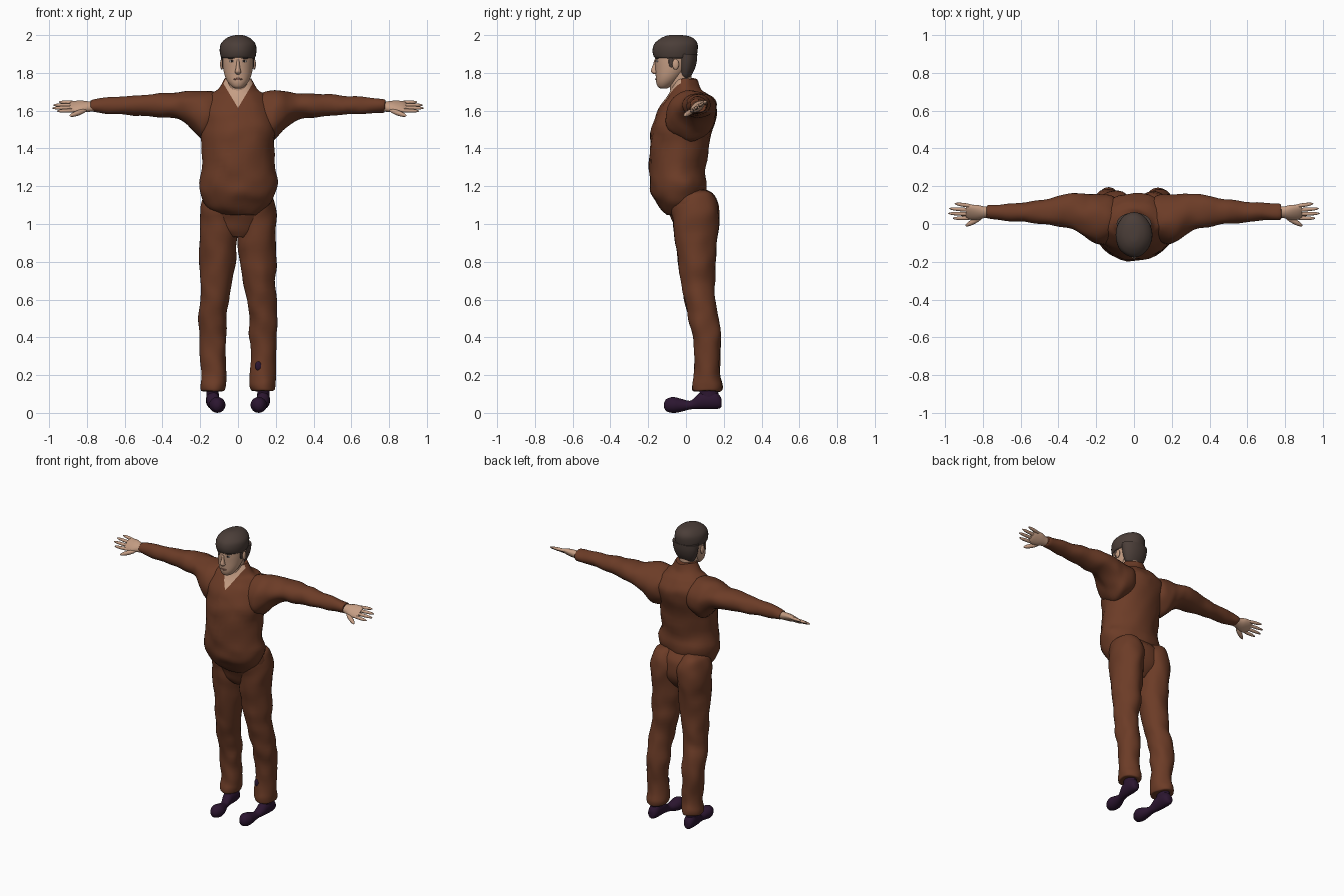
import bpy, bmesh, math
from mathutils import Vector, Matrix, noise

if "Cube" in bpy.data.objects:
    bpy.data.objects.remove(bpy.data.objects["Cube"], do_unlink=True)

built = []


def material(name, *rgb):
    mat = bpy.data.materials.new(name)
    mat.use_nodes = True
    mat.diffuse_color = (*rgb, 1)
    mat.node_tree.nodes["Principled BSDF"].inputs["Base Color"].default_value = (*rgb, 1)
    return mat


cloth = material("brown cloth", .15, .045, .02)
skin = material("skin", .56, .34, .23)
hair_colour = material("dark hair", .07, .048, .04)
leather = material("dark purple leather", .025, .008, .03)
lip_colour = material("lips", .3, .14, .1)
eye_white = material("eye white", .5, .45, .42)
dark = material("dark iris", .015, .012, .012)


def finish(name, bm, *mats):
    bmesh.ops.recalc_face_normals(bm, faces=bm.faces[:])
    mesh = bpy.data.meshes.new(name)
    bm.to_mesh(mesh)
    bm.free()
    for mat in mats:
        mesh.materials.append(mat)
    obj = bpy.data.objects.new(name, mesh)
    bpy.context.collection.objects.link(obj)
    built.append(obj)
    return obj


def smooth_path(rings, steps=4):
    """Catmull-Rom interpolation between cross-sections."""
    out = []
    for i in range(len(rings) - 1):
        a, b, c, d = (rings[max(0, min(len(rings) - 1, i + k))] for k in (-1, 0, 1, 2))
        for s in range(steps):
            t = s / steps
            out.append([q + .5 * t * (r - p + t * (2 * p - 5 * q + 4 * r - w
                        + t * (3 * (q - r) + w - p)))
                        for p, q, r, w in zip(a, b, c, d)])
    return out + [rings[-1]]


def loft(axis, rings, side=1, folds=0, sides=32):
    """Skin oval sections given as (position, low u, high u, low v, high v)."""
    bm = bmesh.new()
    loops = []
    for pos, u0, u1, v0, v1 in smooth_path(rings):
        loop = []
        for k in range(sides):
            ang = math.tau * k / sides
            u = (u0 + u1) / 2 + (u1 - u0) / 2 * math.cos(ang)
            v = (v0 + v1) / 2 + (v1 - v0) / 2 * math.sin(ang)
            co = Vector({"X": (pos, u, v), "Y": (u, pos, v), "Z": (u, v, pos)}[axis])
            co.x *= side
            if folds:
                co += noise.noise_vector(co * 11) * folds
            loop.append(bm.verts.new(co))
        loops.append(loop)
    for low, high in zip(loops, loops[1:]):
        for k in range(sides):
            j = (k + 1) % sides
            bm.faces.new((low[k], low[j], high[j], high[k]))
    bm.faces.new(loops[0])
    bm.faces.new(loops[-1])
    return bm


def centred(rings):
    return [(z, -r, r, front, back) for z, r, front, back in rings]


def ellipsoid(name, loc, radii, mat, turn=None):
    bm = bmesh.new()
    place = Matrix.Translation(loc) @ (turn or Matrix()) @ Matrix.Diagonal((*radii, 1))
    bmesh.ops.create_uvsphere(bm, u_segments=16, v_segments=10, radius=1, matrix=place)
    return finish(name, bm, mat)


def finger(name, start, end, radius, side):
    a, b = (Vector((p[0] * side, p[1], p[2])) for p in (start, end))
    turn = (b - a).to_track_quat("Z", "Y").to_matrix().to_4x4()
    ellipsoid(name, (a + b) / 2, (radius, radius, (b - a).length / 2), skin, turn)


# Shirt body, with the open neckline cut into its front
shirt = loft("Z", centred([
    (1.05, .09, -.1, -.03), (1.1, .165, -.145, .05), (1.16, .2, -.178, .1),
    (1.22, .21, -.19, .11), (1.3, .193, -.195, .103), (1.45, .195, -.192, .13),
    (1.55, .205, -.168, .16), (1.62, .2, -.135, .16), (1.68, .15, -.097, .125),
    (1.71, .1, -.08, .085), (1.765, .072, -.06, .055)]), folds=.012)
notch, slope = 1.615, .6
for s in (1, -1):
    front = [f for f in shirt.faces if f.calc_center_median().y < -.03 and f.calc_center_median().z > 1.55]
    geom = front + list({e for f in front for e in f.edges}) + list({v for f in front for v in f.verts})
    bmesh.ops.bisect_plane(shirt, geom=geom, plane_co=(0, 0, notch), plane_no=(s, 0, -slope))
for f in shirt.faces:
    c = f.calc_center_median()
    f.material_index = int(c.y < -.03 and abs(c.x) < (c.z - notch) * slope)
finish("shirt", shirt, cloth, skin)

# Trouser seat
finish("trouser_seat", loft("Z", centred([
    (.93, .06, -.03, .09), (.97, .14, -.055, .13), (1.02, .18, -.075, .15),
    (1.08, .19, -.1, .15), (1.14, .185, -.11, .135), (1.2, .16, -.1, .08)]), folds=.006), cloth)

for s, label in ((1, "left"), (-1, "right")):
    # Trouser leg
    finish(label + "_trouser_leg", loft("Z", [
        (.115, .085, .185, .05, .175), (.12, .07, .195, .035, .19), (.15, .06, .198, .033, .19),
        (.2, .062, .196, .045, .18), (.3, .068, .2, .045, .18), (.4, .06, .208, .035, .188),
        (.5, .06, .208, .012, .175), (.6, .05, .202, -.01, .152), (.7, .028, .197, -.028, .15),
        (.8, .01, .2, -.042, .155), (.92, .002, .202, -.058, .163), (1.02, 0, .202, -.07, .175),
        (1.1, .005, .196, -.08, .172), (1.16, .03, .175, -.06, .14), (1.18, .06, .14, -.02, .1)],
        s, .01), cloth)

    # Shoe and ankle
    finish(label + "_shoe", loft("Y", [
        (-.117, .1, .12, .03, .05), (-.105, .083, .137, .01, .072), (-.07, .067, .152, 0, .084),
        (-.03, .073, .15, .005, .076), (.02, .095, .148, .018, .064), (.05, .098, .157, .02, .085),
        (.08, .098, .166, .02, .11), (.15, .098, .17, .02, .115), (.18, .11, .162, .025, .09),
        (.188, .125, .15, .035, .07)], s), leather)
    finish(label + "_ankle", loft("Z", [
        (.06, .1, .168, .075, .175), (.17, .105, .165, .07, .165)], s), leather)

    # Sleeve
    finish(label + "_sleeve", loft("X", [
        (.06, -.04, .1, 1.52, 1.65), (.12, -.09, .15, 1.46, 1.695), (.18, -.11, .158, 1.44, 1.705),
        (.23, -.09, .155, 1.485, 1.703), (.28, -.055, .16, 1.535, 1.698), (.34, -.025, .16, 1.56, 1.695),
        (.42, -.01, .142, 1.567, 1.69), (.55, .01, .12, 1.575, 1.682), (.68, .02, .108, 1.585, 1.672),
        (.77, .028, .1, 1.59, 1.662), (.778, .038, .09, 1.6, 1.65)], s, .01), cloth)

    # Hand, tilted with the thumb edge low
    palm = loft("X", [
        (.74, -.03, .03, -.026, .026), (.79, -.033, .033, -.025, .025), (.83, -.047, .045, -.023, .023),
        (.87, -.046, .046, -.016, .016), (.89, -.035, .037, -.009, .009)], s, sides=20)
    tilt = Matrix.Translation((0, .062, 1.622)) @ Matrix.Rotation(math.radians(35), 4, "X")
    bmesh.ops.transform(palm, matrix=tilt, verts=palm.verts[:])
    finish(label + "_palm", palm, skin)
    for k, (digit, reach) in enumerate((("index", .96), ("middle", .985), ("ring", .98), ("little", .95))):
        finger(f"{label}_{digit}_finger", (.84, .032 + .02 * k, 1.602 + .013 * k),
               (reach, .03 + .026 * k, 1.598 + .016 * k), .0105, s)
    finger(label + "_thumb", (.8, .04, 1.605), (.892, -.01, 1.572), .014, s)

    # Ear, sideburn, eye and brow
    ellipsoid(label + "_ear", (s * .086, -.055, 1.845), (.009, .018, .028), skin)
    ellipsoid(label + "_sideburn", (s * .08, -.078, 1.86), (.006, .014, .032), hair_colour)
    turn = Matrix.Rotation(s * math.radians(20), 4, "Z")
    ellipsoid(label + "_eye", (s * .033, -.153, 1.862), (.015, .006, .006), eye_white, turn)
    ellipsoid(label + "_iris", (s * .032, -.157, 1.863), (.006, .004, .006), dark, turn)
    ellipsoid(label + "_brow", (s * .036, -.153, 1.878), (.021, .007, .004), hair_colour, turn)

# Neck and head
finish("neck", loft("Z", centred([
    (1.6, .05, -.06, .04), (1.68, .052, -.078, .038), (1.75, .056, -.088, .03),
    (1.82, .06, -.08, .03)])), skin)
finish("head", loft("Z", centred([
    (1.718, .018, -.137, -.1), (1.728, .034, -.15, -.08), (1.75, .053, -.158, -.05),
    (1.78, .068, -.16, -.02), (1.82, .078, -.162, .015), (1.87, .083, -.165, .04),
    (1.92, .083, -.16, .045), (1.96, .065, -.13, .03), (1.98, .03, -.09, 0)])), skin)
finish("nose", loft("Z", centred([
    (1.793, .008, -.17, -.15), (1.802, .017, -.182, -.15), (1.815, .014, -.185, -.15),
    (1.84, .009, -.176, -.15), (1.872, .007, -.166, -.15)]), sides=16), skin)
ellipsoid("lips", (0, -.156, 1.767), (.023, .007, .006), lip_colour)

# Hair: crown and nape
finish("hair_crown", loft("Z", centred([
    (1.878, .082, -.16, .045), (1.886, .091, -.17, .055), (1.92, .097, -.176, .061),
    (1.955, .091, -.168, .06), (1.982, .066, -.138, .042), (1.996, .035, -.1, .01),
    (2, .012, -.07, -.03)]), folds=.003), hair_colour)
finish("hair_nape", loft("Z", centred([
    (1.77, .045, -.02, .015), (1.785, .062, -.035, .028), (1.82, .078, -.045, .046),
    (1.86, .088, -.05, .057), (1.9, .092, -.055, .06)])), hair_colour)

# Dark worn patch on the left shin
ellipsoid("shin_patch", (.108, .05, .248), (.018, .008, .024), leather)

for obj in built:
    obj.select_set(True)
bpy.context.view_layer.objects.active = built[0]
bpy.ops.object.shade_smooth_by_angle(angle=math.radians(50))
